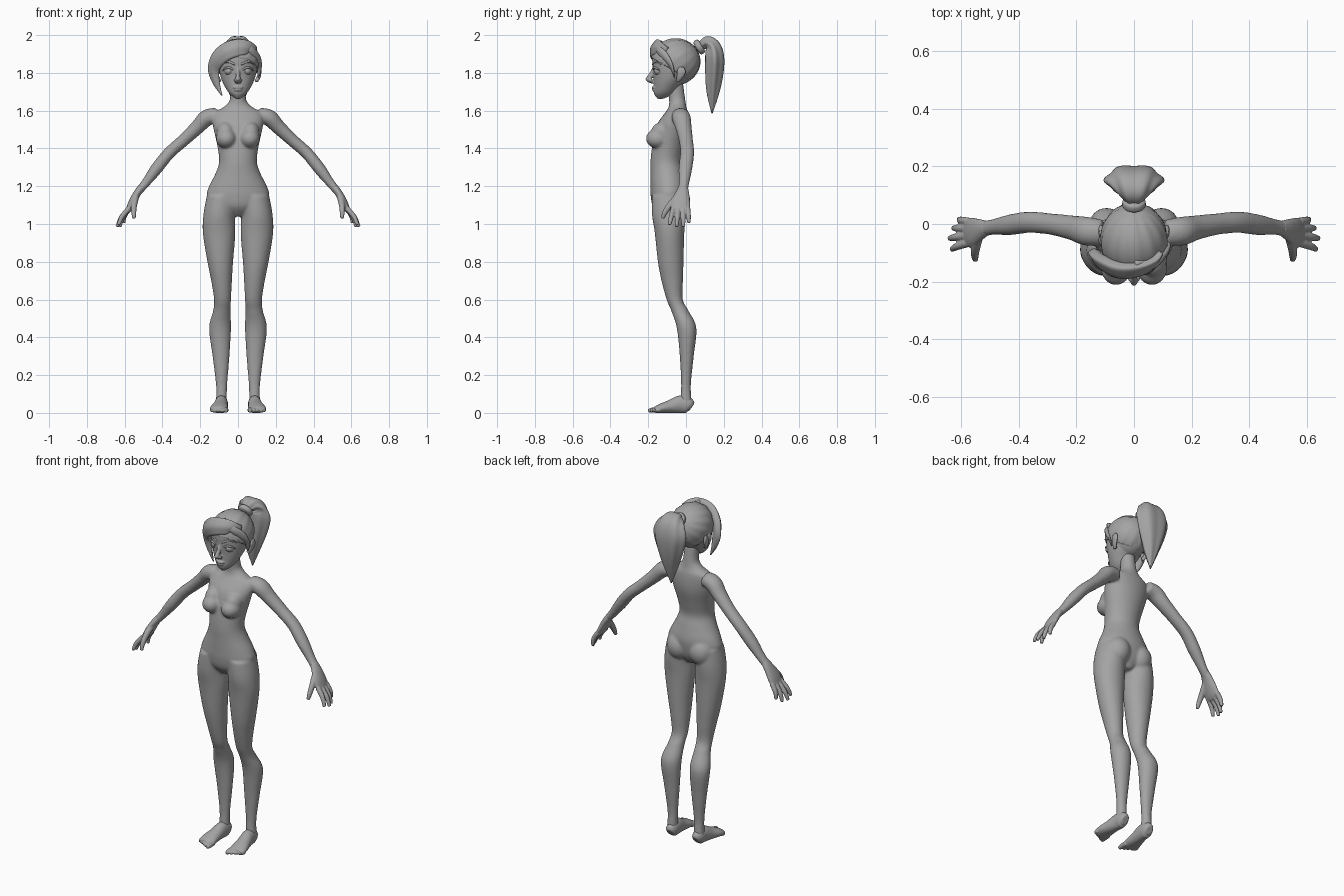
import bpy, bmesh, math
from mathutils import Vector, Matrix

grey = bpy.data.materials.new("clay grey")
grey.diffuse_color = (0.37, 0.37, 0.37, 1)


def loft(bm, pts, ref=(1, 0, 0), flat=False, s=1, n=32, amp=0.0, k=6):
    """Smooth tube through points (x, y, z, radius along ref, radius across); s mirrors x."""
    path = []
    for i in range(len(pts) - 1):
        quad = [pts[min(max(i + o, 0), len(pts) - 1)] for o in (-1, 0, 1, 2)]
        for j in range(5):
            t = j / 5
            path.append([0.5 * (2 * b + (c - a) * t + (2 * a - 5 * b + 4 * c - d) * t * t
                                + (3 * b - a - 3 * c + d) * t ** 3) for a, b, c, d in zip(*quad)])
    path.append(pts[-1])
    rings = []
    for i, p in enumerate(path):
        nxt, prv = path[min(i + 1, len(path) - 1)], path[max(i - 1, 0)]
        t = Vector((0, 0, 1)) if flat else (Vector(nxt[:3]) - Vector(prv[:3])).normalized()
        a = Vector(ref)
        a = (a - t * a.dot(t)).normalized()
        b = t.cross(a)
        ring = []
        for q in range(n):
            w = 2 * math.pi * q / n
            f = 1 + amp * math.cos(k * w)
            co = Vector(p[:3]) + a * max(p[3], .001) * f * math.cos(w) + b * max(p[4], .001) * f * math.sin(w)
            ring.append(bm.verts.new((co.x * s, co.y, co.z)))
        rings.append(ring)
    for r0, r1 in zip(rings, rings[1:]):
        for q in range(n):
            bm.faces.new((r0[q], r0[(q + 1) % n], r1[(q + 1) % n], r1[q]))
    bm.faces.new(rings[0])
    bm.faces.new(rings[-1])


def ball(bm, c, r):
    m = Matrix.Translation(c) @ Matrix.Diagonal((*r, 1))
    return bmesh.ops.create_uvsphere(bm, u_segments=48, v_segments=32, radius=1, matrix=m)["verts"]


def finish(name, bm, voxel=0, smooth=0):
    """Make the object; with a voxel size its parts are fused and relaxed."""
    bmesh.ops.recalc_face_normals(bm, faces=bm.faces)
    me = bpy.data.meshes.new(name)
    bm.to_mesh(me)
    bm.free()
    ob = bpy.data.objects.new(name, me)
    bpy.context.collection.objects.link(ob)
    if voxel:
        m = ob.modifiers.new("fuse", 'REMESH')
        m.mode, m.voxel_size = 'VOXEL', voxel
        m = ob.modifiers.new("relax", 'SMOOTH')
        m.factor, m.iterations = 0.5, smooth
        dg = bpy.context.evaluated_depsgraph_get()
        me = bpy.data.meshes.new_from_object(ob.evaluated_get(dg))
        ob.modifiers.clear()
        ob.data = me
    me.materials.clear()
    me.materials.append(grey)
    me.polygons.foreach_set("use_smooth", [True] * len(me.polygons))
    me.update()
    return ob


# Body: torso with neck, legs, arms
bm = bmesh.new()
torso = [(1.04, -.085, .03, .05), (1.09, -.09, .13, .085), (1.15, -.09, .165, .097), (1.2, -.09, .153, .098),
         (1.27, -.098, .118, .09), (1.33, -.105, .10, .083), (1.4, -.095, .107, .086), (1.48, -.078, .124, .088),
         (1.54, -.066, .135, .08), (1.59, -.05, .125, .06), (1.62, -.045, .075, .047), (1.66, -.047, .043, .043),
         (1.75, -.06, .042, .044)]
loft(bm, [(0, y, z, rx, ry) for z, y, rx, ry in torso], flat=True, n=48)
leg = [(.085, -.09, 1.15, .08, .09), (.1, -.09, 1.05, .083, .09), (.1, -.087, .95, .086, .078),
       (.094, -.081, .8, .068, .068), (.087, -.073, .7, .055, .057), (.082, -.06, .6, .045, .043),
       (.086, -.032, .54, .046, .046), (.095, .003, .45, .058, .052), (.09, .004, .3, .045, .037),
       (.087, 0, .15, .03, .026), (.088, 0, .06, .029, .03), (.088, 0, .02, .028, .028)]
arm = [(.11, -.03, 1.575, .045, .04), (.165, -.025, 1.562, .05, .044), (.215, -.013, 1.512, .043, .038),
       (.29, 0, 1.442, .037, .033), (.365, .006, 1.375, .037, .032), (.43, -.003, 1.295, .036, .032),
       (.485, -.01, 1.222, .028, .024), (.52, -.016, 1.18, .027, .021), (.54, -.02, 1.155, .028, .018)]
for s in (1, -1):
    loft(bm, leg, flat=True, s=s)
    loft(bm, arm, ref=(0, 1, 0), s=s)
    ball(bm, (s * .062, -.148, 1.452), (.054, .064, .052))      # breast
    ball(bm, (s * .066, -.125, 1.485), (.048, .06, .055))
    ball(bm, (s * .074, -.06, 1.125), (.075, .082, .085))       # buttock
finish("body", bm, .0065, 9)

# Hands: palm, four fingers, thumb
palm = [(.51, -.014, 1.195, .025, .02), (.535, -.02, 1.16, .038, .02), (.558, -.028, 1.118, .05, .02),
        (.577, -.03, 1.08, .05, .016), (.588, -.03, 1.06, .035, .01)]
tips = [(.632, -.088, .995), (.64, -.05, .985), (.626, -.014, .985), (.606, .016, 1.005)]
thumb = [(.54, -.04, 1.15, .018, .018), (.55, -.085, 1.1, .017, .016), (.552, -.112, 1.06, .014, .013),
         (.55, -.124, 1.03, .009, .009)]
for s, side in ((1, "left"), (-1, "right")):
    bm = bmesh.new()
    loft(bm, palm, ref=(0, 1, 0), s=s)
    for i, tip in enumerate(tips):
        a, b = Vector((.575, -.066 + .025 * i, 1.085)), Vector(tip)
        m = a.lerp(b, .55) + Vector((.008, 0, .003))
        loft(bm, [(*a, .014, .014), (*m, .013, .013), (*b, .009, .009)], ref=(0, 1, 0), s=s, n=16)
    loft(bm, thumb, ref=(0, 0, 1), s=s, n=16)
    finish(side + "_hand", bm, .0035, 4)

    # Feet: sole, instep and toes
    bm = bmesh.new()
    loft(bm, [(.085, .03, .03, .02, .025), (.086, .012, .04, .032, .042), (.088, -.03, .045, .035, .047),
              (.094, -.08, .034, .04, .036), (.1, -.13, .024, .048, .026), (.102, -.165, .015, .045, .017)], s=s)
    for i in range(5):
        x, r = .064 + .019 * i, .014 - .001 * i
        loft(bm, [(x, -.14, .016, r, r), (x, -.175 + .008 * i, .015, r, r),
                  (x, -.2 + .01 * i, .011, r * .7, r * .7)], s=s, n=16)
    for v in bm.verts:
        v.co.z = max(v.co.z, 0)
    finish(side + "_foot", bm, .004, 4)

# Head: skull, face, nose, lips, ears
bm = bmesh.new()
face = [(1.663, -.135, .012, .016), (1.69, -.117, .045, .052), (1.73, -.1, .071, .07), (1.78, -.08, .092, .092),
        (1.84, -.07, .103, .108), (1.9, -.065, .1, .11), (1.95, -.06, .07, .08)]
loft(bm, [(0, y, z, rx, ry) for z, y, rx, ry in face], flat=True, n=48)
ball(bm, (0, -.05, 1.85), (.103, .115, .115))
loft(bm, [(0, -.168, 1.825, .01, .01), (0, -.18, 1.795, .01, .014), (0, -.198, 1.766, .014, .013),
          (0, -.175, 1.752, .016, .01)], n=20)
ball(bm, (0, -.202, 1.767), (.012, .013, .011))
ball(bm, (0, -.17, 1.723), (.028, .012, .007))
ball(bm, (0, -.167, 1.71), (.022, .013, .008))
for s in (1, -1):
    ball(bm, (s * .013, -.188, 1.761), (.009, .011, .008))
    loft(bm, [(.095, -.045, 1.755, .01, .01), (.108, -.035, 1.775, .01, .016), (.115, -.025, 1.805, .009, .024),
              (.112, -.025, 1.832, .008, .014)], s=s, n=20)
finish("head", bm, .004, 3)

# Eyes with lids and brows
bm = bmesh.new()
for s in (1, -1):
    ball(bm, (s * .046, -.139, 1.81), (.028, .031, .024))
    loft(bm, [(.02, -.165, 1.808, .003, .003), (.032, -.171, 1.822, .005, .005), (.05, -.168, 1.829, .006, .006),
              (.068, -.155, 1.823, .005, .005), (.08, -.14, 1.812, .002, .002)], ref=(0, 1, 0), s=s, n=12)
    loft(bm, [(.016, -.176, 1.845, .004, .006), (.045, -.168, 1.858, .004, .006),
              (.068, -.153, 1.856, .004, .004), (.085, -.133, 1.843, .002, .002)], ref=(0, 1, 0), s=s, n=12)
finish("eyes_and_brows", bm)

# Hair cap: strands converge on the ponytail band, cut along a sloping hairline
bm = bmesh.new()
centre, knot = Vector((0, -.055, 1.86)), Vector((0, .86, .51))
up = Vector((1, 0, 0)).cross(knot)
for v in ball(bm, centre, (.116, .13, .122)):
    d = v.co - centre
    v.co = centre + d * (1 + .014 * math.sin(14 * math.atan2(d.x, d.dot(up)) + 9 * d.dot(knot)))
cut = bmesh.ops.bisect_plane(bm, geom=bm.verts[:] + bm.edges[:] + bm.faces[:], plane_co=(0, -.19, 1.885),
                             plane_no=(0, .6, 1), clear_inner=True)
bmesh.ops.holes_fill(bm, edges=[e for e in bm.edges if e.is_boundary], sides=0)
finish("hair_cap", bm)

# Fringe swept to one side, with shorter strands on the other
bm = bmesh.new()
loft(bm, [(.09, -.1, 1.92, .012, .02), (.04, -.15, 1.935, .02, .04), (-.04, -.163, 1.922, .026, .048),
          (-.1, -.138, 1.88, .025, .045), (-.127, -.11, 1.82, .02, .034), (-.115, -.105, 1.75, .013, .02),
          (-.085, -.11, 1.68, .002, .003)], ref=(-.5, -1, .2), amp=.05, k=5)
loft(bm, [(.0, -.14, 1.955, .015, .02), (.06, -.14, 1.925, .018, .024), (.1, -.105, 1.88, .014, .022),
          (.113, -.075, 1.83, .008, .015), (.108, -.06, 1.775, .002, .003)], ref=(.5, -1, .2))
loft(bm, [(-.09, -.06, 1.87, .015, .02), (-.113, -.06, 1.81, .01, .018), (-.105, -.055, 1.75, .002, .003)],
     ref=(-1, -.2, 0))
finish("fringe", bm)

# Ponytail and its band
bm = bmesh.new()
loft(bm, [(0, .055, 1.925, .024, .02), (0, .082, 1.945, .032, .024), (0, .112, 1.958, .06, .038),
          (0, .142, 1.935, .085, .045), (0, .152, 1.88, .1, .052), (0, .15, 1.8, .083, .05),
          (0, .143, 1.7, .048, .036), (0, .138, 1.585, .003, .003)], n=48, amp=.06)
finish("ponytail", bm)
bm = bmesh.new()
loft(bm, [(0, .055, 1.928, .026, .026), (0, .06, 1.931, .038, .038), (0, .07, 1.937, .041, .041),
          (0, .08, 1.943, .038, .038), (0, .085, 1.946, .026, .026)])
finish("hair_band", bm)
